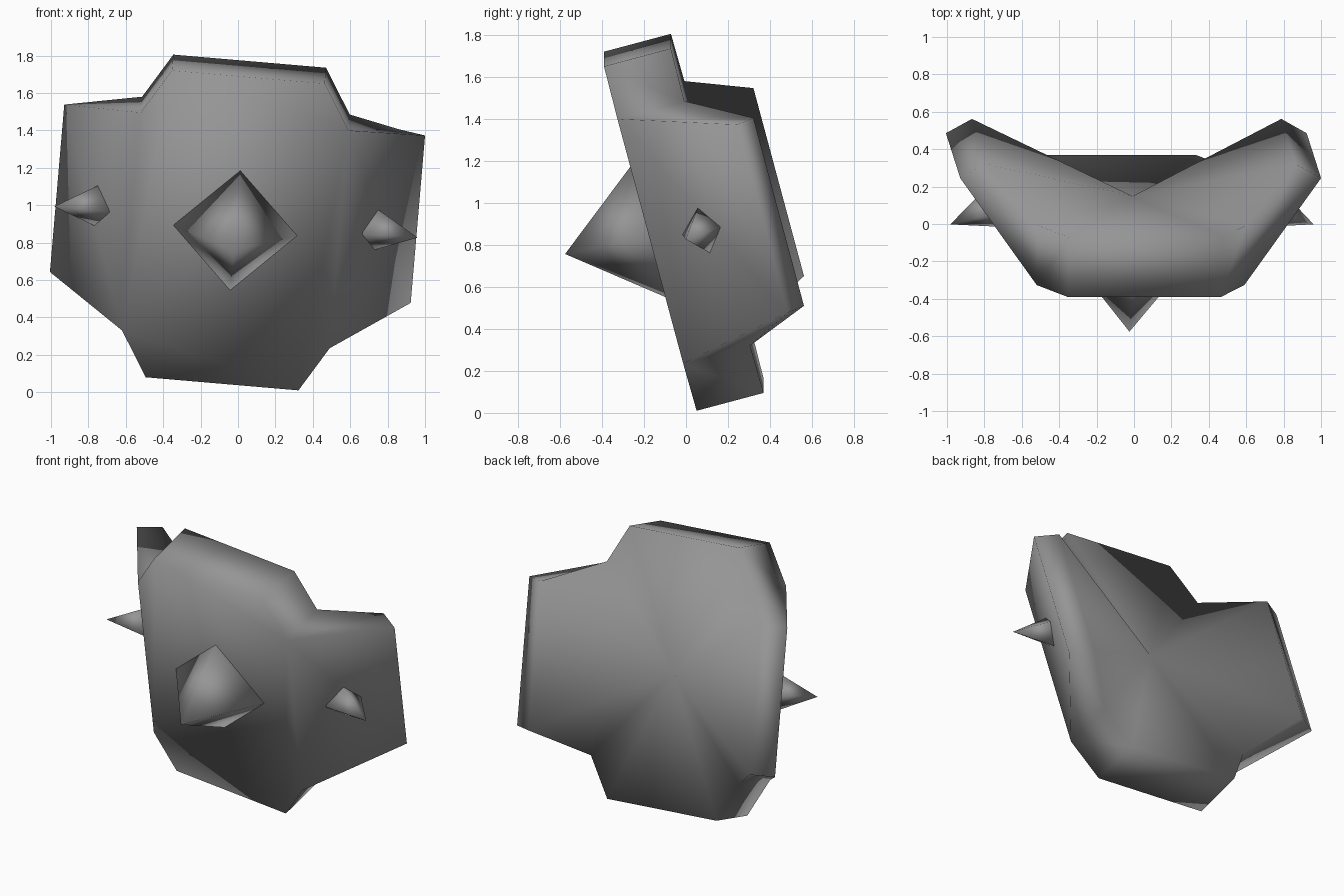
import bpy, bmesh
from math import radians
from mathutils import Matrix, Vector

cube = bpy.data.objects.get("Cube")
if cube:
    bpy.data.objects.remove(cube)

metal = bpy.data.materials.new("grey metal")
metal.use_nodes = True
GREY = (0.3, 0.3, 0.3, 1)
metal.diffuse_color = GREY
metal.node_tree.nodes["Principled BSDF"].inputs["Base Color"].default_value = GREY

# The plate leans forward and is rolled slightly to one side
PLACE = (Matrix.Translation((-0.015, -0.17, 0.865))
         @ Matrix.Rotation(radians(4.9), 4, 'Y')
         @ Matrix.Rotation(radians(15), 4, 'X'))


def finish(name, bm):
    bmesh.ops.recalc_face_normals(bm, faces=bm.faces)
    bm.transform(PLACE)
    mesh = bpy.data.meshes.new(name)
    bm.to_mesh(mesh)
    bm.free()
    mesh.materials.append(metal)
    for poly in mesh.polygons:
        poly.use_smooth = True
    obj = bpy.data.objects.new(name, mesh)
    bpy.context.collection.objects.link(obj)


# Shield plate: a quarter outline, mirrored both ways into a closed ring
THICK = 0.33
front_quarter = [(0.41, 0, 0.852), (0.557, 0, 0.605), (0.968, 0.554, 0.465)]
back_quarter = [(0.41, THICK, 0.852), (0.557, THICK, 0.605), (0.83, 0.633, 0.465)]


def ring(bm, quarter):
    half = quarter + [(x, y, -z) for x, y, z in reversed(quarter)]
    full = half + [(-x, y, z) for x, y, z in reversed(half)]
    return [bm.verts.new(p) for p in full]


bm = bmesh.new()
front = ring(bm, front_quarter)
back = ring(bm, back_quarter)
count = len(front)
hub = bm.verts.new((0, THICK, 0))
for i in range(count):
    j = (i + 1) % count
    bm.faces.new((front[i], front[j], back[j], back[i]))   # rim
    bm.faces.new((back[i], back[j], hub))                  # hollow back
bm.faces.new([front[i] for i in (0, 1, 4, 5, 6, 7, 10, 11)])  # middle panel
bm.faces.new(front[1:5])                                   # left wing
bm.faces.new(front[7:11])                                  # right wing
finish("shield_plate", bm)


# Four-sided spikes, set point outward
def spike(name, base, tip, radius):
    base, tip = Vector(base), Vector(tip)
    axis = (tip - base).normalized()
    up = Vector((0, 0, 1))
    side = axis.cross(up)
    bm = bmesh.new()
    corners = [bm.verts.new(base + d * radius) for d in (up, side, -up, -side)]
    point = bm.verts.new(tip)
    for i in range(4):
        bm.faces.new((corners[i], corners[(i + 1) % 4], point))
    bm.faces.new(corners)
    finish(name, bm)


spike("front_spike", (0, 0.01, 0), (0, -0.42, 0), 0.34)
for name, s in (("left_spike", 1), ("right_spike", -1)):
    spike(name, (0.725 * s, 0.275, 0), (0.975 * s, 0.174, 0), 0.125)
